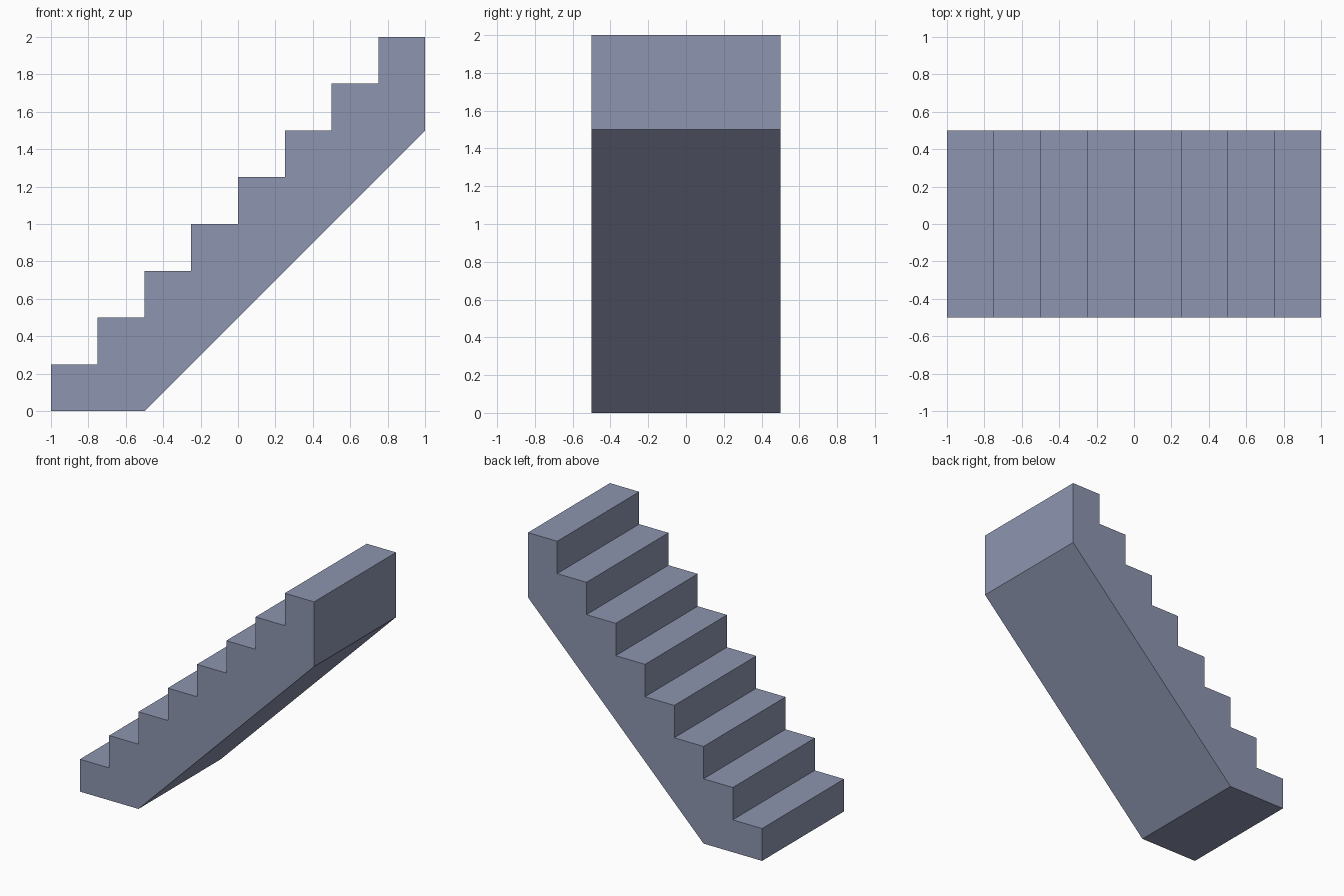
import bpy
import bmesh

# Remove the default object
cube = bpy.data.objects.get("Cube")
if cube:
    bpy.data.objects.remove(cube, do_unlink=True)

STEPS = 8
STEP = 0.25       # tread depth and riser height
HALF_WIDTH = 0.5
SOFFIT = 0.5      # run of the foot and height of the top end face

# Single slate colour
slate = bpy.data.materials.new("slate_blue_grey")
slate.use_nodes = True
colour = (0.27, 0.30, 0.43, 1.0)
slate.diffuse_color = colour
slate.node_tree.nodes["Principled BSDF"].inputs["Base Color"].default_value = colour

# Side profile: stepped top, vertical end, sloped underside, flat foot
profile = []
for i in range(STEPS):
    x = -1 + i * STEP
    profile += [(x, i * STEP), (x, (i + 1) * STEP)]
profile += [(1, 2), (1, 2 - SOFFIT), (-1 + SOFFIT, 0)]

# Extrude the profile across the stair width
bm = bmesh.new()
side = bm.faces.new([bm.verts.new((x, -HALF_WIDTH, z)) for x, z in profile])
extruded = bmesh.ops.extrude_face_region(bm, geom=[side], use_keep_orig=True)
verts = [v for v in extruded["geom"] if isinstance(v, bmesh.types.BMVert)]
bmesh.ops.translate(bm, verts=verts, vec=(0, 2 * HALF_WIDTH, 0))
bmesh.ops.recalc_face_normals(bm, faces=bm.faces)

mesh = bpy.data.meshes.new("staircase")
bm.to_mesh(mesh)
bm.free()
mesh.materials.append(slate)
staircase = bpy.data.objects.new("staircase", mesh)
bpy.context.collection.objects.link(staircase)
